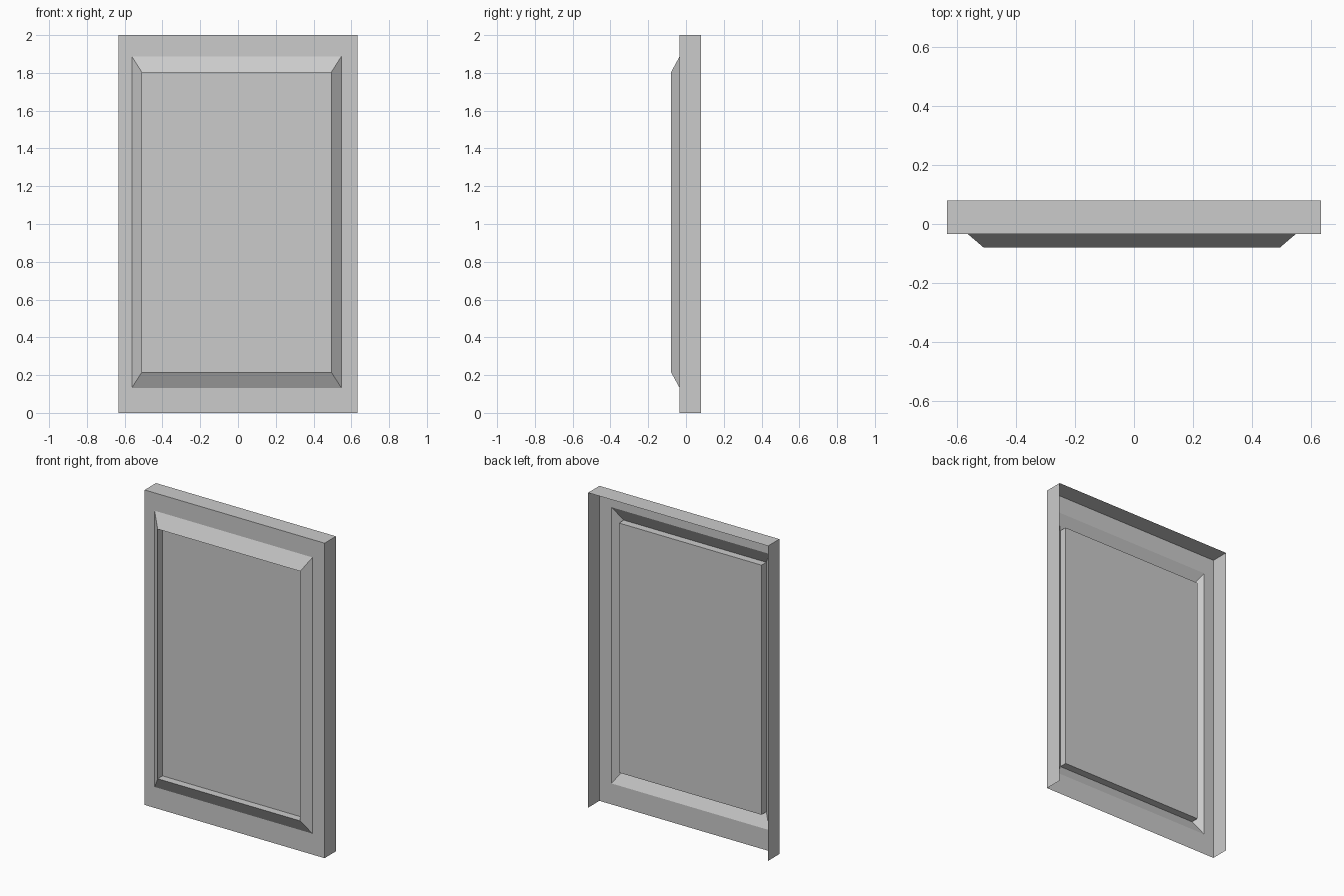
import bpy, bmesh

if "Cube" in bpy.data.objects:
    bpy.data.objects.remove(bpy.data.objects["Cube"])


def rect(bm, x0, x1, z0, z1, y):
    """Four corner vertices, counter-clockwise seen from the front."""
    return [bm.verts.new((x, y, z)) for x, z in ((x0, z0), (x1, z0), (x1, z1), (x0, z1))]


def strip(bm, a, b, sides=(0, 1, 2, 3)):
    """Join two rectangles; sides are bottom, right, top, left."""
    for i in sides:
        j = (i + 1) % 4
        bm.faces.new((a[i], a[j], b[j], b[i]))


def finish(bm, name):
    mesh = bpy.data.meshes.new(name)
    bm.to_mesh(mesh)
    bm.free()
    obj = bpy.data.objects.new(name, mesh)
    bpy.context.collection.objects.link(obj)


W, BACK, FACE, LIP, PANEL = 0.632, 0.08, -0.034, -0.08, -0.032
OUTER = (-0.562, 0.547, 0.133, 1.887)   # foot of the sloped moulding
INNER = (-0.508, 0.493, 0.217, 1.802)   # raised lip around the panel

bm = bmesh.new()
# Outer casing: top and sides only, open at the bottom and back
back = rect(bm, -W, W, 0, 2, BACK)
face = rect(bm, -W, W, 0, 2, FACE)
strip(bm, back, face, sides=(1, 2, 3))
# Flat border on the front
foot = rect(bm, *OUTER, FACE)
strip(bm, face, foot)
# Sloped moulding rising to the lip
lip = rect(bm, *INNER, LIP)
strip(bm, foot, lip)
# Straight inner reveal and recessed panel
panel = rect(bm, *INNER, PANEL)
strip(bm, lip, panel)
bm.faces.new(panel)
# Remove the unused back corners' loose geometry, if any
bmesh.ops.delete(bm, geom=[v for v in bm.verts if not v.link_faces], context='VERTS')
finish(bm, "framed_panel")
